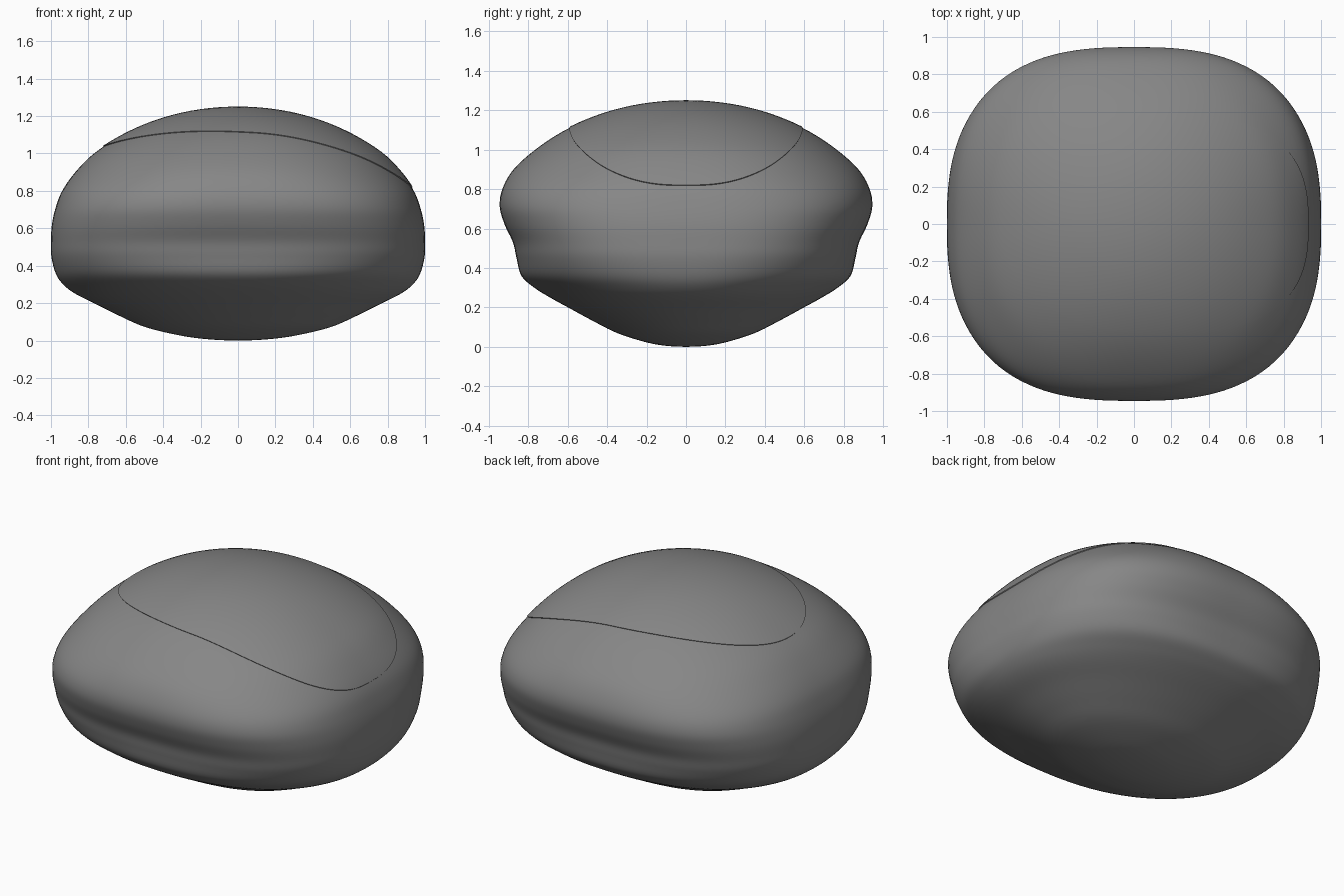
import bpy, bmesh, math

if "Cube" in bpy.data.objects:
    bpy.data.objects.remove(bpy.data.objects["Cube"])

# z, half width in x, half depth in y, squareness of the cross-section
LEVELS = [(0, 0, 0, 2), (.006, .15, .11, 2), (.025, .30, .21, 2),
          (.07, .49, .35, 2.05), (.13, .63, .47, 2.1), (.195, .76, .59, 2.15),
          (.25, .87, .69, 2.2), (.30, .935, .77, 2.25), (.36, .975, .835, 2.4),
          (.45, .998, .86, 2.6), (.53, 1.0, .878, 2.7), (.62, .995, .92, 2.7),
          (.71, .975, .945, 2.7), (.80, .94, .932, 2.6), (.90, .87, .875, 2.4),
          (1.0, .77, .765, 2.3), (1.09, .63, .63, 2.2), (1.16, .48, .48, 2.1),
          (1.21, .32, .32, 2), (1.238, .16, .16, 2), (1.247, 0, 0, 2)]


def sample(t):
    """Smooth curve through the levels; ends mirrored so the poles stay round."""
    i = min(int(t), len(LEVELS) - 2)
    f = t - i

    def get(k):
        if k < 0 or k >= len(LEVELS):
            z, a, b, n = LEVELS[1 if k < 0 else -2]
            return (z, -a, -b, n)
        return LEVELS[k]
    p = [get(i + k) for k in (-1, 0, 1, 2)]
    return [.5 * (2 * q1 + (q2 - q0) * f + (2 * q0 - 5 * q1 + 4 * q2 - q3) * f * f
                  + (3 * q1 - q0 - 3 * q2 + q3) * f ** 3) for q0, q1, q2, q3 in zip(*p)]


def power(v, e):
    return math.copysign(abs(v) ** e, v)


def ring(a, b, n, count):
    """Rounded-square outline, evenly spread by angle."""
    out = []
    for k in range(count):
        u = 2 * math.pi * k / count
        c, s = math.cos(u), math.sin(u)
        r = (abs(c) ** n + abs(s) ** n) ** (-1 / n)
        out.append((a * r * c, b * r * s))
    return out


def height(x, y):
    """Height of the upper body surface above a point."""
    lo, hi = 12.0, len(LEVELS) - 1.0
    for _ in range(30):
        t = (lo + hi) / 2
        z, a, b, n = sample(t)
        a, b = max(a, 1e-6), max(b, 1e-6)
        if abs(x / a) ** n + abs(y / b) ** n < 1:
            lo = t
        else:
            hi = t
    return sample(lo)[0]


def build(name, rings, start, end, mat):
    """Skin a stack of rings, closed by a point at each end."""
    bm = bmesh.new()
    rows = [[bm.verts.new(p) for p in r] for r in rings]
    for r0, r1 in zip(rows, rows[1:]):
        for k in range(len(r0)):
            j = (k + 1) % len(r0)
            bm.faces.new((r0[k], r0[j], r1[j], r1[k]))
    for pole, r in ((start, rows[0]), (end, rows[-1])):
        v = bm.verts.new(pole)
        for k in range(len(r)):
            bm.faces.new((v, r[k], r[(k + 1) % len(r)]))
    bmesh.ops.recalc_face_normals(bm, faces=bm.faces)
    me = bpy.data.meshes.new(name)
    bm.to_mesh(me)
    bm.free()
    me.materials.append(mat)
    ob = bpy.data.objects.new(name, me)
    bpy.context.collection.objects.link(ob)
    bpy.ops.object.select_all(action='DESELECT')
    ob.select_set(True)
    bpy.context.view_layer.objects.active = ob
    bpy.ops.object.shade_smooth_by_angle(angle=math.radians(50))


grey = bpy.data.materials.new("mid grey")
grey.diffuse_color = (.24, .24, .24, 1)
grey.use_nodes = True
grey.node_tree.nodes["Principled BSDF"].inputs["Base Color"].default_value = grey.diffuse_color

# Pillow-shaped body with a waist groove front and back
STEPS = 5
rings = []
for i in range(1, (len(LEVELS) - 1) * STEPS):
    z, a, b, n = sample(i / STEPS)
    rings.append([(x, y, z) for x, y in ring(a, b, n, 144)])
build("body", rings, (0, 0, 0), (0, 0, LEVELS[-1][0]), grey)

# Thin cap lying on the top, reaching further down on the +x side
COUNT, CX = 120, .12
edge = []
for (xl, yl), (xr, yr) in zip(ring(.84, .59, 2.1, COUNT), ring(.81, .59, 2.7, COUNT)):
    edge.append((xr, yr) if xr > 0 else (xl, yl))


def cap_ring(f, lift):
    out = []
    for x, y in edge:
        px, py = CX + x * f, y * f
        # lift roughly along the surface normal
        out.append((px * (1 + lift), py * (1 + lift), height(px, py) + lift))
    return out


fr = [math.sin(math.pi / 2 * k / 24) for k in range(1, 25)]
outer = [cap_ring(f, .004) for f in fr]
inner = [cap_ring(f, -.006) for f in reversed(fr)]
h = height(CX, 0)
build("top_cap", outer + inner, (CX, 0, h + .004), (CX, 0, h - .006), grey)
